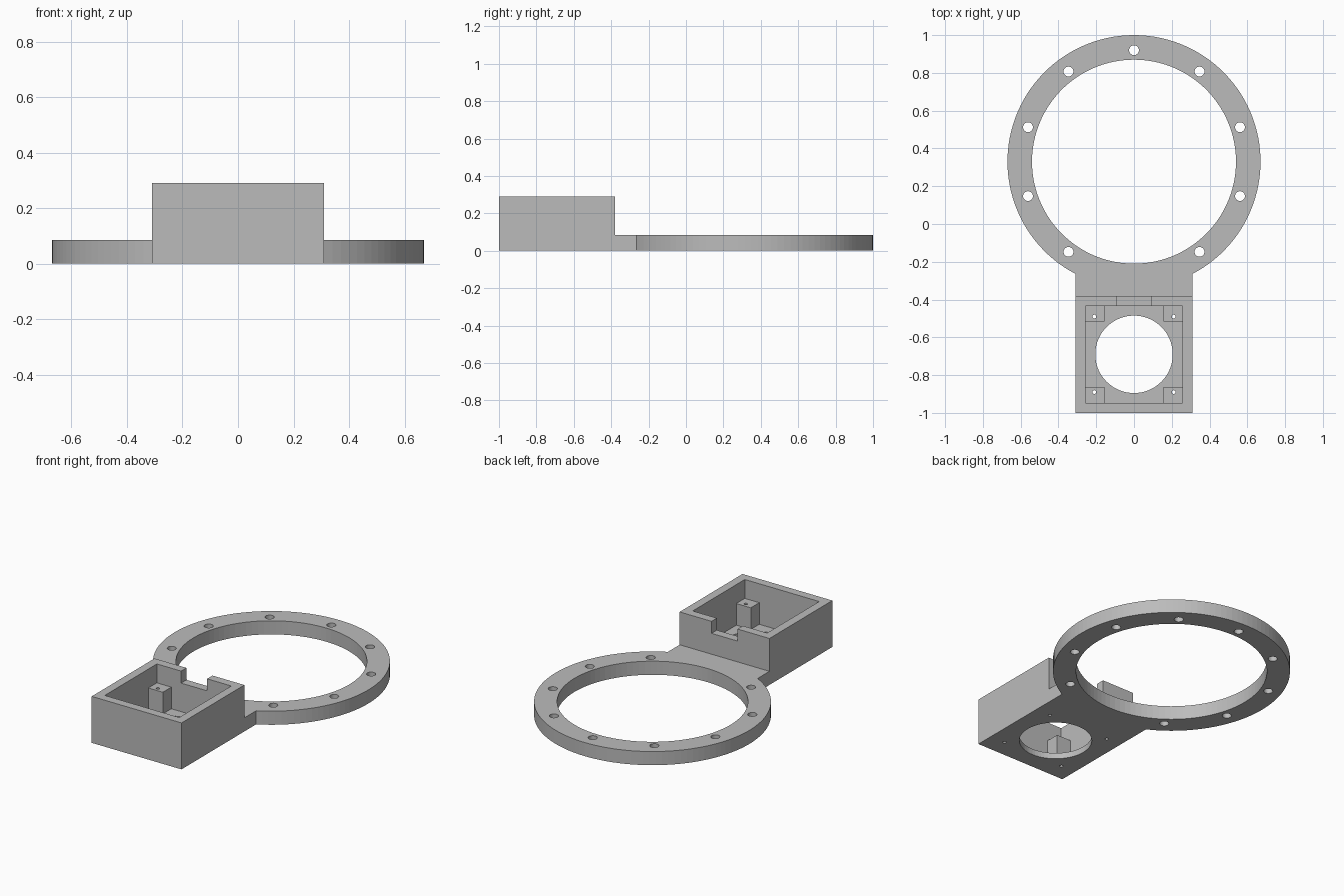
import bpy, bmesh
from math import sin, cos, pi, asin

cube = bpy.data.objects.get("Cube")
if cube:
    bpy.data.objects.remove(cube, do_unlink=True)

grey = bpy.data.materials.new("plain grey")
colour = (0.5, 0.5, 0.5, 1)
grey.diffuse_color = colour
grey.use_nodes = True
grey.node_tree.nodes["Principled BSDF"].inputs["Base Color"].default_value = colour

RING_Y, RING_R, BORE_R, BOLT_R = 0.33, 0.67, 0.54, 0.59
PLATE_T = 0.085
HALF, BACK, BOX_H = 0.31, -0.38, 0.29
BOX_Y = BACK - HALF
INNER, FLOOR, POST_TOP = 0.257, 0.037, 0.172


def arc(x, y, r, start, end, n):
    return [(x + r * cos(start + (end - start) * i / n),
             y + r * sin(start + (end - start) * i / n)) for i in range(n + 1)]


def circle(x, y, r, n):
    return arc(x, y, r, 0, 2 * pi, n)[:-1]


def rect(x0, x1, y0, y1):
    return [(x0, y0), (x1, y0), (x1, y1), (x0, y1)]


def prisms(name, outlines, z0, z1):
    """One object holding an upright prism for every outline."""
    bm = bmesh.new()
    for outline in outlines:
        face = bm.faces.new([bm.verts.new((x, y, z0)) for x, y in outline])
        made = bmesh.ops.extrude_face_region(bm, geom=[face])["geom"]
        for v in made:
            if isinstance(v, bmesh.types.BMVert):
                v.co.z = z1
    bmesh.ops.recalc_face_normals(bm, faces=bm.faces)
    mesh = bpy.data.meshes.new(name)
    bm.to_mesh(mesh)
    bm.free()
    mesh.materials.append(grey)
    obj = bpy.data.objects.new(name, mesh)
    bpy.context.collection.objects.link(obj)
    return obj


def cut(target, outlines, z0, z1):
    cutter = prisms("cutter", outlines, z0, z1)
    cutter.hide_render = True
    mod = target.modifiers.new("cut", "BOOLEAN")
    mod.operation, mod.solver, mod.object = "DIFFERENCE", "EXACT", cutter
    bpy.context.view_layer.objects.active = target
    bpy.ops.object.modifier_apply(modifier=mod.name)
    bpy.data.objects.remove(cutter, do_unlink=True)


# Flat ring with its neck, bored out and drilled with nine bolt holes
spread = asin(HALF / RING_R)
outline = arc(0, RING_Y, RING_R, -pi / 2 + spread, 3 * pi / 2 - spread, 100)
ring = prisms("mounting_ring", [outline + [(-HALF, BACK), (HALF, BACK)]], 0, PLATE_T)
bolts = [pi / 2 + i * pi / 5 for i in range(-4, 5)]
cut(ring, [circle(0, RING_Y, BORE_R, 100)] +
    [circle(BOLT_R * cos(a), RING_Y + BOLT_R * sin(a), 0.026, 24) for a in bolts], -0.1, 0.3)

# Open square box: pocket, round window in the floor, notch in the rear wall
screws = [circle(sx * 0.21, BOX_Y + sy * 0.2, 0.01, 16) for sx in (-1, 1) for sy in (-1, 1)]
box = prisms("housing_box", [rect(-HALF, HALF, BOX_Y - HALF, BACK)], 0, BOX_H)
cut(box, [rect(-INNER, INNER, BOX_Y - INNER, BOX_Y + INNER)], FLOOR, 0.5)
cut(box, [circle(0, BOX_Y, 0.205, 64)] + screws, -0.1, 0.2)
cut(box, [rect(-0.09, 0.09, BOX_Y + 0.2, BACK + 0.1)], BOX_H - 0.075, 0.5)

# Four drilled corner posts standing on the floor
posts = [rect(*sorted((sx * 0.157, sx * INNER)),
              *sorted((BOX_Y + sy * 0.173, BOX_Y + sy * INNER)))
         for sx in (-1, 1) for sy in (-1, 1)]
corner_posts = prisms("corner_posts", posts, FLOOR, POST_TOP)
cut(corner_posts, screws, -0.1, 0.4)
